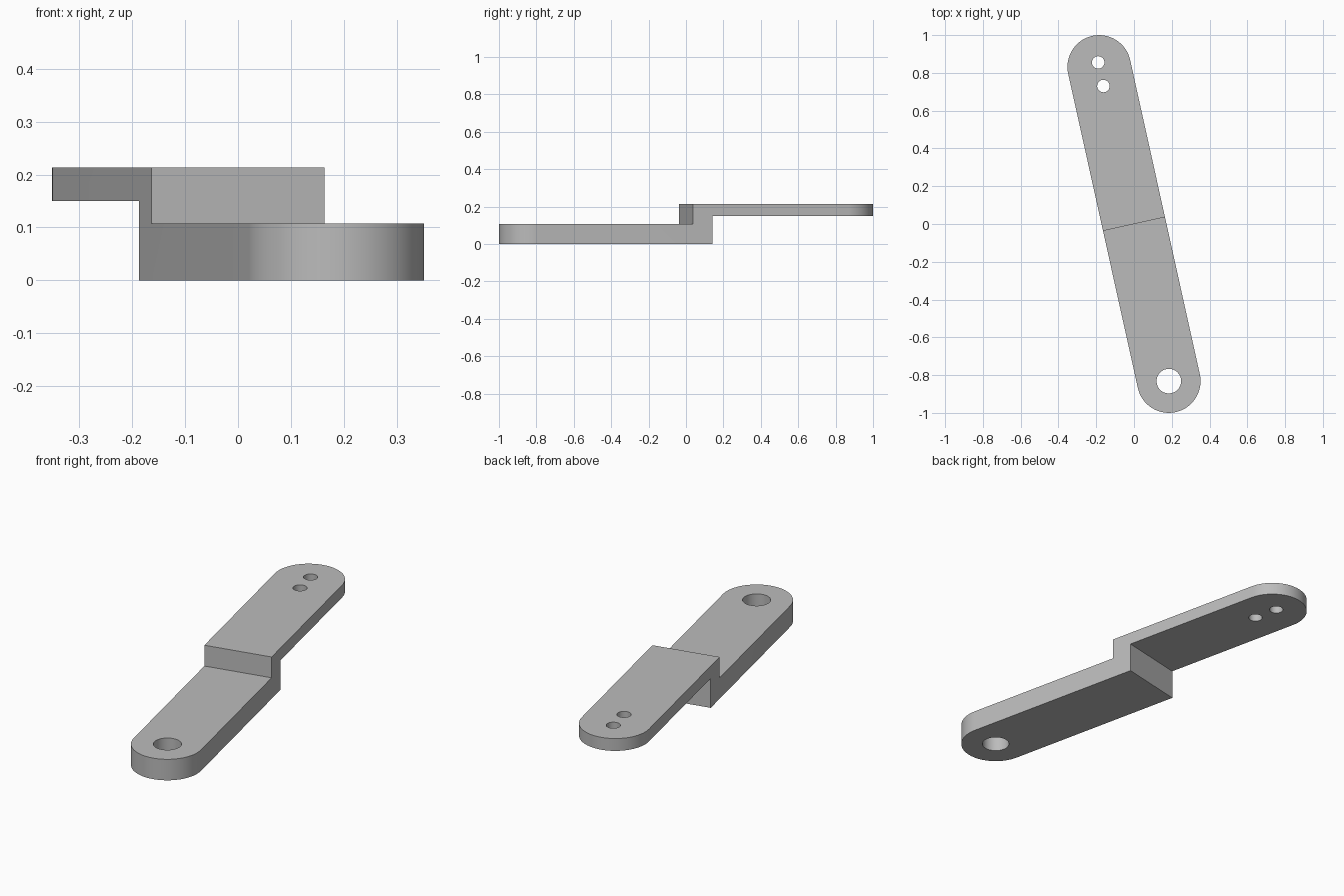
import bpy, bmesh, math
from mathutils import Matrix

cube = bpy.data.objects.get("Cube")
if cube:
    bpy.data.objects.remove(cube, do_unlink=True)

RADIUS = 0.168      # half width of the bar and radius of its round ends
REACH = 0.852       # distance from the middle to each end centre
TURN = Matrix.Rotation(math.radians(12.5), 4, 'Z')

grey = bpy.data.materials.new("plain grey")
grey.use_nodes = True
colour = (0.5, 0.5, 0.5, 1)
grey.diffuse_color = colour
grey.node_tree.nodes["Principled BSDF"].inputs["Base Color"].default_value = colour


def prism(name, points, offset):
    """Extrude a closed outline along an offset into a solid."""
    bm = bmesh.new()
    face = bm.faces.new([bm.verts.new(p) for p in points])
    top = bmesh.ops.extrude_face_region(bm, geom=[face])["geom"]
    bmesh.ops.translate(bm, vec=offset,
                        verts=[g for g in top if isinstance(g, bmesh.types.BMVert)])
    bmesh.ops.recalc_face_normals(bm, faces=bm.faces)
    mesh = bpy.data.meshes.new(name)
    bm.to_mesh(mesh)
    bm.free()
    mesh.materials.append(grey)
    obj = bpy.data.objects.new(name, mesh)
    bpy.context.collection.objects.link(obj)
    return obj


def arc(y, radius, start, sweep, steps, z=-0.1):
    return [(radius * math.cos(start + sweep * i / steps),
             y + radius * math.sin(start + sweep * i / steps), z)
            for i in range(steps + 1)]


def combine(target, tool, operation):
    """Apply a boolean and remove the helper solid."""
    tool.hide_render = True
    mod = target.modifiers.new(operation, 'BOOLEAN')
    mod.operation, mod.solver, mod.object = operation, 'EXACT', tool
    bpy.context.view_layer.objects.active = target
    bpy.ops.object.modifier_apply(modifier=mod.name)
    bpy.data.objects.remove(tool, do_unlink=True)


# Stepped side profile: thick lower arm, riser, thin upper arm
profile = [(-1.1, 0), (0.107, 0), (0.107, 0.15), (1.1, 0.15),
           (1.1, 0.213), (0, 0.213), (0, 0.107), (-1.1, 0.107)]
lever = prism("stepped_lever", [(-0.3, y, z) for y, z in profile], (0.6, 0, 0))

# Round-ended outline
outline = arc(REACH, RADIUS, 0, math.pi, 40) + arc(-REACH, RADIUS, math.pi, math.pi, 40)
combine(lever, prism("outline_cutter", outline, (0, 0, 0.5)), 'INTERSECT')

# Pivot hole and two small linkage holes
for y, radius in ((-REACH, 0.065), (0.748, 0.033), (0.876, 0.033)):
    ring = arc(y, radius, 0, math.tau, 48)[:-1]
    combine(lever, prism("hole_cutter", ring, (0, 0, 0.5)), 'DIFFERENCE')

lever.data.transform(TURN)
bpy.ops.object.select_all(action='DESELECT')
lever.select_set(True)
bpy.context.view_layer.objects.active = lever
bpy.ops.object.shade_smooth_by_angle(angle=math.radians(30))
